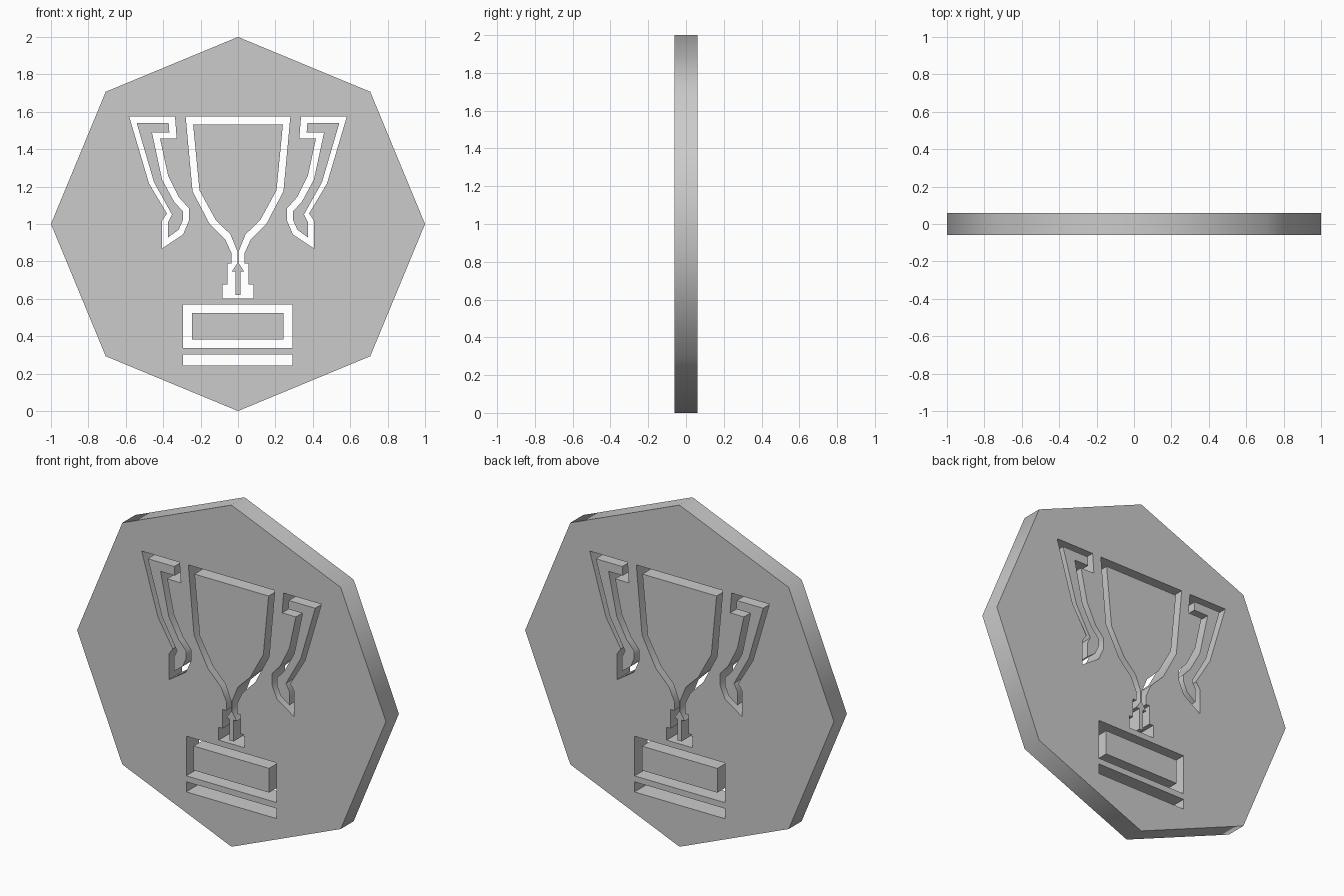
import bpy, bmesh, math

if "Cube" in bpy.data.objects:
    bpy.data.objects.remove(bpy.data.objects["Cube"])

HALF_DEPTH = 0.06


def mirror(pts):
    return [(-x, z) for x, z in pts]


def symmetric(half):
    return half + [(-x, z) for x, z in reversed(half) if abs(x) > 1e-6]


def rect(x0, x1, z0, z1):
    return [(x0, z0), (x1, z0), (x1, z1), (x0, z1)]


def slab(name, outlines):
    """Extrude nested closed outlines (outer plus holes) in the XZ plane."""
    curve = bpy.data.curves.new(name, 'CURVE')
    curve.dimensions = '2D'
    curve.fill_mode = 'BOTH'
    curve.extrude = HALF_DEPTH
    for pts in outlines:
        s = curve.splines.new('POLY')
        s.points.add(len(pts) - 1)
        for p, (x, z) in zip(s.points, pts):
            p.co = (x, z, 0, 1)
        s.use_cyclic_u = True
    obj = bpy.data.objects.new(name, curve)
    bpy.context.collection.objects.link(obj)
    obj.rotation_euler.x = math.pi / 2
    bpy.ops.object.select_all(action='DESELECT')
    obj.select_set(True)
    bpy.context.view_layer.objects.active = obj
    bpy.ops.object.convert(target='MESH')
    obj = bpy.context.object
    bpy.ops.object.transform_apply(location=False, rotation=True, scale=False)
    # weld caps to the walls
    bm = bmesh.new()
    bm.from_mesh(obj.data)
    bmesh.ops.remove_doubles(bm, verts=bm.verts, dist=1e-4)
    bmesh.ops.recalc_face_normals(bm, faces=bm.faces)
    bm.to_mesh(obj.data)
    bm.free()
    bpy.ops.object.shade_smooth_by_angle(angle=math.radians(50))
    obj.name = name
    return obj


# octagonal disc outline, point upward
octagon = [(math.sin(i * math.pi / 4), 1 + math.cos(i * math.pi / 4)) for i in range(8)]

# cup bowl, stem and foot: slot outline and the island left inside it
cup_slot = symmetric([
    (0.28, 1.575), (0.243, 1.175), (0.153, 1.003), (0.068, 0.917), (0.034, 0.842),
    (0.034, 0.788), (0.057, 0.788), (0.057, 0.677), (0.083, 0.677), (0.083, 0.602)])
cup_island = symmetric([
    (0.24, 1.532), (0.206, 1.18), (0.12, 1.023), (0.04, 0.944), (0.004, 0.855),
    (0.004, 0.79), (0.034, 0.745), (0.013, 0.745), (0.013, 0.62)])

# left handle: slot outline and island
handle_slot = [
    (-0.582, 1.575), (-0.476, 1.217), (-0.38, 1.056), (-0.406, 1.018), (-0.406, 0.869),
    (-0.294, 0.944), (-0.262, 1.018), (-0.262, 1.083), (-0.315, 1.142), (-0.374, 1.26),
    (-0.417, 1.457), (-0.328, 1.457), (-0.337, 1.575)]
handle_island = [
    (-0.542, 1.541), (-0.449, 1.223), (-0.353, 1.051), (-0.374, 1.01), (-0.374, 0.928),
    (-0.317, 0.97), (-0.294, 1.023), (-0.294, 1.067), (-0.342, 1.12), (-0.406, 1.238),
    (-0.46, 1.489), (-0.367, 1.489), (-0.371, 1.541)]

# base plaque frame and bottom bar
plaque_slot = rect(-0.293, 0.291, 0.337, 0.569)
plaque_island = rect(-0.245, 0.243, 0.382, 0.524)
bar_slot = rect(-0.293, 0.291, 0.243, 0.302)

slab("disc", [octagon, cup_slot, handle_slot, mirror(handle_slot), plaque_slot, bar_slot])
slab("cup_inset", [cup_island])
slab("left_handle_inset", [handle_island])
slab("right_handle_inset", [mirror(handle_island)])
slab("plaque_inset", [plaque_island])
